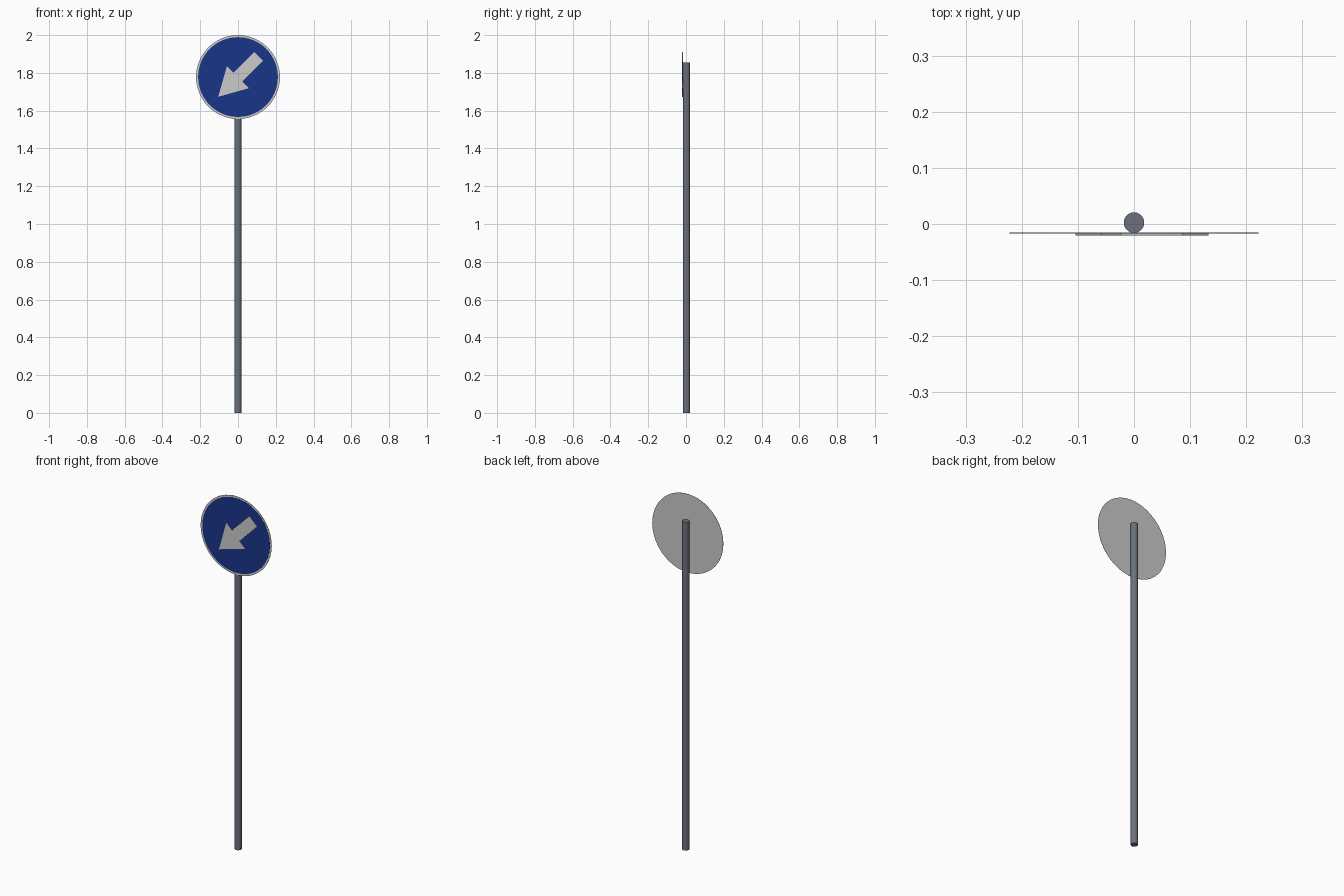
import bpy, bmesh, math
from mathutils import Matrix

if "Cube" in bpy.data.objects:
    bpy.data.objects.remove(bpy.data.objects["Cube"])

CZ = 1.778  # height of the sign centre


def material(name, rgb):
    m = bpy.data.materials.new(name)
    m.diffuse_color = (*rgb, 1)
    m.use_nodes = True
    m.node_tree.nodes["Principled BSDF"].inputs["Base Color"].default_value = m.diffuse_color
    return m


def finish(name, bm, mat=None):
    bmesh.ops.recalc_face_normals(bm, faces=bm.faces)
    me = bpy.data.meshes.new(name)
    bm.to_mesh(me)
    bm.free()
    ob = bpy.data.objects.new(name, me)
    bpy.context.collection.objects.link(ob)
    if mat:
        me.materials.append(mat)
    return ob


def cylinder(name, r, depth, matrix, sides, mat=None):
    bm = bmesh.new()
    bmesh.ops.create_cone(bm, cap_ends=True, segments=sides, radius1=r,
                          radius2=r, depth=depth, matrix=matrix)
    for f in bm.faces:
        f.smooth = len(f.verts) == 4
    for e in bm.edges:
        e.smooth = all(len(f.verts) == 4 for f in e.link_faces)
    return finish(name, bm, mat)


def disc(name, r, y0, y1, mat=None):
    mx = Matrix.Translation((0, (y0 + y1) / 2, CZ)) @ Matrix.Rotation(math.pi / 2, 4, 'X')
    return cylinder(name, r, y1 - y0, mx, 64, mat)


blue = material("sign_blue", (0.01, 0.035, 0.25))
steel = material("post_grey", (0.15, 0.17, 0.2))

# Post
cylinder("post", 0.0183, 1.855, Matrix.Translation((0, 0.0025, 1.855 / 2)), 24, steel)

# Round plate with pale rim, and blue face
disc("sign_plate", 0.222, -0.0165, -0.0155)
disc("sign_face", 0.211, -0.0172, -0.0165, blue)

# Arrow: half outline along its axis, mirrored, pointing down-left
half = [(0.148, 0), (0, 0.083), (0, 0.033), (-0.155, 0.033)]
outline = half + [(a, -w) for a, w in reversed(half[1:])]
bm = bmesh.new()
s = math.sqrt(0.5)
vs = [bm.verts.new((-(a + w) * s, -0.0205, CZ + (w - a) * s)) for a, w in outline]
face = bm.faces.new(vs)
ext = bmesh.ops.extrude_face_region(bm, geom=[face])
bmesh.ops.translate(bm, vec=(0, 0.0033, 0),
                    verts=[v for v in ext["geom"] if isinstance(v, bmesh.types.BMVert)])
finish("arrow", bm)
